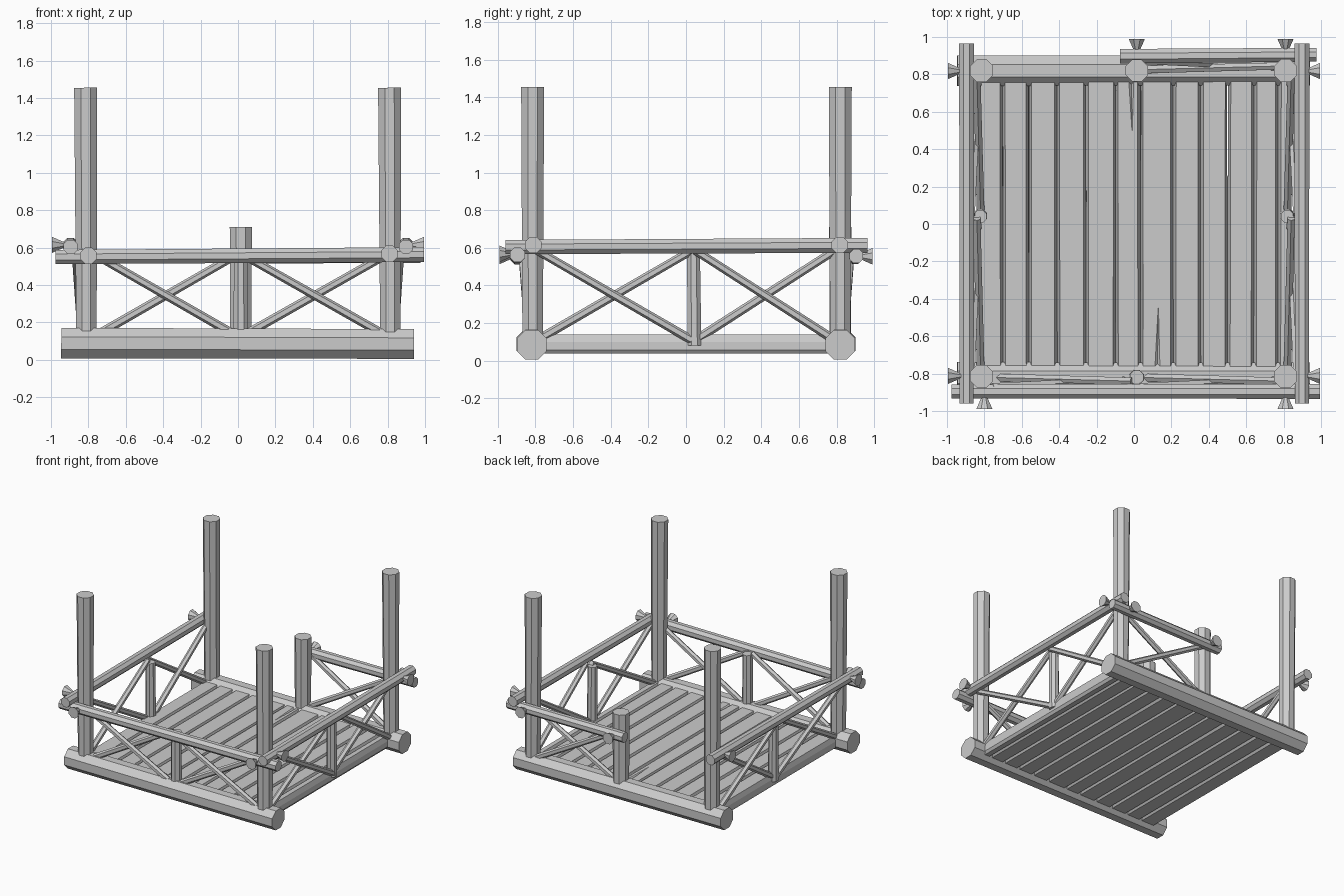
import bpy, bmesh, random
from mathutils import Vector, Matrix
from math import pi

random.seed(4)
if "Cube" in bpy.data.objects:
    bpy.data.objects.remove(bpy.data.objects["Cube"], do_unlink=True)

wood = bpy.data.materials.new("grey_wood")
wood.use_nodes = True
tone = (0.6, 0.6, 0.6, 1)
wood.diffuse_color = tone
wood.node_tree.nodes["Principled BSDF"].inputs["Base Color"].default_value = tone


def finish(bm, name):
    mesh = bpy.data.meshes.new(name)
    bmesh.ops.recalc_face_normals(bm, faces=bm.faces)
    bm.to_mesh(mesh)
    bm.free()
    mesh.materials.append(wood)
    obj = bpy.data.objects.new(name, mesh)
    bpy.context.collection.objects.link(obj)
    return obj


def log(name, a, b, r1, r2=None, sides=8, turn=pi / 8):
    """Faceted round timber running from a to b."""
    a, b = Vector(a), Vector(b)
    axis = b - a
    place = Matrix.Translation((a + b) / 2) @ axis.to_track_quat("Z", "Y").to_matrix().to_4x4()
    bm = bmesh.new()
    bmesh.ops.create_cone(bm, cap_ends=True, segments=sides, radius1=r1, radius2=r2 or r1,
                          depth=axis.length, matrix=place @ Matrix.Rotation(turn, 4, "Z"))
    return finish(bm, name)


def plank(name, x1, x2):
    """Floor board with chamfered long edges."""
    c = 0.014
    low, high = 0.037, 0.14
    outline = [(x1 + c, low), (x2 - c, low), (x2, low + 0.02), (x2, high - 0.04),
               (x2 - c, high), (x1 + c, high), (x1, high - 0.04), (x1, low + 0.02)]
    bm = bmesh.new()
    face = bm.faces.new([bm.verts.new((x, -0.8, z)) for x, z in outline])
    new = bmesh.ops.extrude_face_region(bm, geom=[face])["geom"]
    for v in new:
        if isinstance(v, bmesh.types.BMVert):
            v.co += Vector((random.uniform(-0.004, 0.004), 1.6, 0))
    return finish(bm, name)


def crack(board, x, y_wide, y_tip):
    """Split cut into the end of a board."""
    cutter = log("crack_cutter", (x, y_wide, 0.14), (x + 0.005, y_tip, 0.14), 0.014, 0.001, 4, 0)
    cutter.hide_render = True
    cutter.hide_viewport = True
    mod = board.modifiers.new("crack", "BOOLEAN")
    mod.operation = "DIFFERENCE"
    mod.object = cutter


# Base logs, front and back
for y, side in ((-0.82, "front"), (0.82, "back")):
    log(side + "_base_log", (-0.945, y, 0.09), (0.94, y, 0.085), 0.088, 0.086)

# Floor boards
seams = [-0.84, -0.70, -0.562, -0.41, -0.257, -0.098, 0.035, 0.21, 0.357, 0.5, 0.64, 0.77, 0.84]
boards = [plank("floor_board", l, r) for l, r in zip(seams, seams[1:])]
crack(boards[5], -0.015, 0.78, 0.5)
crack(boards[6], 0.125, -0.78, -0.45)

# Corner posts, gate post and rail supports
for x in (-0.815, 0.81):
    for y in (-0.815, 0.82):
        log("corner_post", (x + 0.005, y, 0.1), (x, y, 1.455), 0.059, 0.066)
log("gate_post", (0.015, 0.82, 0.1), (0.015, 0.82, 0.71), 0.062, 0.064)
log("front_middle_post", (0.015, -0.82, 0.1), (0.015, -0.82, 0.56), 0.042, 0.04)
for x in (-0.822, 0.82):
    log("side_middle_post", (x, 0.045, 0.08), (x, 0.04, 0.575), 0.04, 0.037)

# Handrails
log("front_rail", (-0.975, -0.895, 0.55), (0.995, -0.895, 0.563), 0.041, 0.043)
log("back_rail", (-0.075, 0.897, 0.553), (0.975, 0.905, 0.556), 0.042, 0.04)
for x in (-0.895, 0.898):
    log("side_rail", (x, -0.96, 0.604), (x, 0.965, 0.613), 0.041, 0.043)


# Flared pegs holding the rails to the posts
def peg(x, y, z, out):
    base, out = Vector((x, y, z)), Vector(out)
    log("peg_shaft", base, base + out * 0.12, 0.016)
    log("peg_head", base + out * 0.11, base + out * 0.175, 0.016, 0.047)


for x, y, z in ((-0.8, -0.815, 0.557), (0.81, -0.815, 0.568), (0.81, 0.815, 0.555), (0.015, 0.815, 0.555)):
    peg(x, y, z, (0, 1 if y > 0 else -1, 0))
for x in (-0.82, 0.82):
    for y in (-0.812, 0.818):
        peg(x, y, 0.615, (1 if x > 0 else -1, 0, 0))


# Crossed braces: each bay runs from u1 to u2 along a wall
def cross(name, u1, u2, wall, along_x, top):
    s = 1 if wall > 0 else -1
    for k, (a, b) in enumerate(((u1, u2), (u2, u1))):
        foot, head = wall + s * 0.015 * k, wall + s * (0.02 + 0.03 * k)
        low, high = (a, foot, 0.13), (b, head, top)
        if not along_x:
            low, high = (foot, a, 0.11), (head, b, top)
        log(name, low, high, 0.024, 0.022, 6, 0)


cross("front_brace", -0.76, -0.01, -0.82, True, 0.56)
cross("front_brace", 0.03, 0.79, -0.82, True, 0.56)
cross("back_brace", 0.03, 0.79, 0.825, True, 0.56)
for wall in (-0.82, 0.82):
    cross("side_brace", -0.79, 0.03, wall, False, 0.585)
    cross("side_brace", 0.05, 0.79, wall, False, 0.585)
